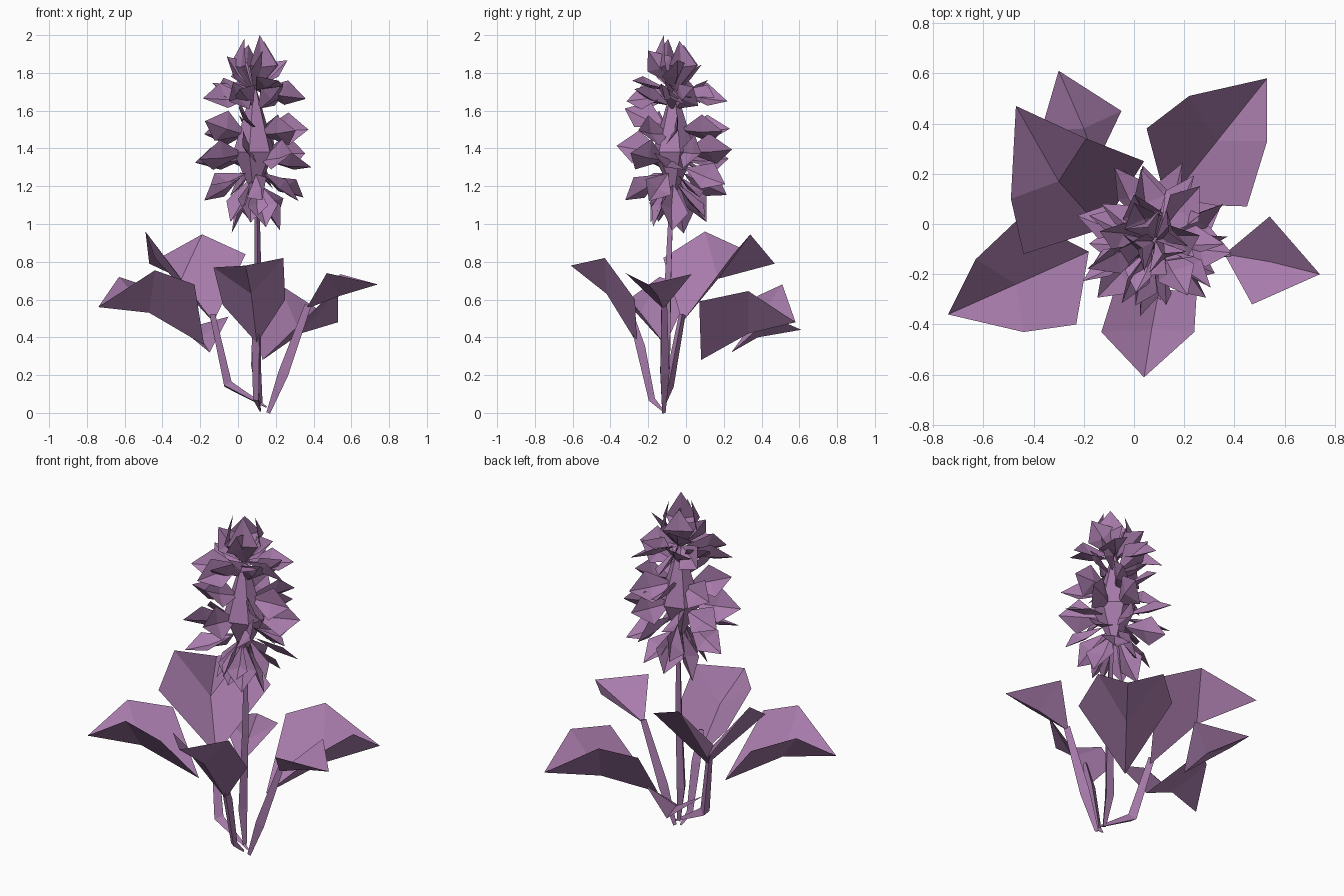
import bpy, math, random
from mathutils import Vector, Matrix

if "Cube" in bpy.data.objects:
    bpy.data.objects.remove(bpy.data.objects["Cube"])

random.seed(7)
mat = bpy.data.materials.new("mauve")
mat.diffuse_color = (0.39, 0.20, 0.41, 1)
mat.use_nodes = True
mat.node_tree.nodes["Principled BSDF"].inputs["Base Color"].default_value = mat.diffuse_color


def make(name, verts, faces):
    me = bpy.data.meshes.new(name)
    me.from_pydata([tuple(v) for v in verts], [], faces)
    me.materials.append(mat)
    ob = bpy.data.objects.new(name, me)
    bpy.context.collection.objects.link(ob)
    return ob


def leaf(name, keel, left, right):
    """Folded blade: low keel from base to tip, raised edges on both sides."""
    verts = keel + left + right
    nl = len(left)
    faces = []
    for s in (3, 3 + nl):
        edge = list(range(s, s + nl))
        faces += [[0] + edge + [1], [1, edge[-1], 2]]
    make(name, verts, faces)


def tube(name, path, radii, sides=3, turn=0.0):
    """Thin tapered stalk with few sides."""
    verts, faces = [], []
    for i, p in enumerate(path):
        a, b = Vector(path[max(i - 1, 0)]), Vector(path[min(i + 1, len(path) - 1)])
        rot = Vector((0, 0, 1)).rotation_difference((b - a).normalized())
        for k in range(sides):
            t = turn + 2 * math.pi * k / sides
            verts.append(Vector(p) + rot @ Vector((math.cos(t), math.sin(t), 0)) * radii[i])
    for i in range(len(path) - 1):
        for k in range(sides):
            a, b = i * sides + k, i * sides + (k + 1) % sides
            faces.append((a, b, b + sides, a + sides))
    faces += [tuple(range(sides))[::-1], tuple(range(len(verts) - sides, len(verts)))]
    make(name, verts, faces)


# Large leaves
leaf("left_leaf", [(-.18, -.11, .36), (-.47, -.24, .53), (-.74, -.36, .56)],
     [(-.45, .03, .66), (-.63, -.14, .72)], [(-.23, -.40, .68), (-.44, -.43, .755)])
leaf("back_left_leaf", [(-.13, -.02, .48), (-.30, .17, .71), (-.47, .47, .79)],
     [(-.44, -.12, .82), (-.49, .10, .96)], [(.04, .25, .84), (-.19, .34, .945)])
leaf("back_right_leaf", [(.13, .08, .28), (.33, .33, .42), (.53, .58, .48)],
     [(.05, .38, .62), (.22, .51, .68)], [(.45, .07, .59), (.53, .33, .645)])
leaf("front_leaf", [(.10, -.26, .37), (.07, -.42, .63), (.04, -.61, .78)],
     [(-.08, -.27, .57), (-.13, -.43, .77)], [(.25, -.27, .60), (.24, -.43, .82)])
# Small leaves
leaf("right_leaf", [(.36, -.12, .55), (.54, -.15, .62), (.74, -.20, .68)],
     [(.54, .03, .735)], [(.47, -.32, .74)])
leaf("back_leaf", [(-.15, .24, .32), (-.20, .38, .40), (-.30, .61, .44)],
     [(-.37, .37, .50)], [(-.05, .45, .51)])

# Stem and leaf stalks
tube("stem", [(.12, -.11, .04), (.095, -.10, .25), (.105, -.09, .7), (.10, -.07, 1.25)],
     [.012, .03, .022, .012], turn=.5)
tube("back_left_stalk", [(.15, -.12, .03), (-.06, -.09, .15), (-.14, -.02, .52)],
     [.006, .03, .02])
tube("right_stalk", [(.16, -.12, 0), (.24, -.12, .21), (.37, -.12, .57)],
     [.012, .032, .02], turn=1.6)
tube("front_stalk", [(.12, -.12, .01), (.10, -.18, .07), (.10, -.24, .35), (.10, -.29, .52)],
     [.006, .02, .028, .015], turn=1)

# Flower core: faceted bud shape
AX, AY = .085, -.065
tube("flower_core", [(AX, AY, 1.18), (AX, AY, 1.38), (AX, AY, 1.72)],
     [.02, .115, .012], sides=6, turn=.3)

# Petal tiers: (z, count, elevation, start radius, length, half width, min roll, max roll)
TIERS = [
    (1.24, 7, -55, .02, .26, .085, 0, 50),
    (1.27, 7, -22, .06, .25, .08, 10, 75),
    (1.36, 8, 4, .06, .25, .095, 25, 85),
    (1.49, 7, 10, .04, .24, .09, 20, 85),
    (1.60, 5, 32, .02, .22, .08, 10, 60),
    (1.69, 7, 0, .02, .26, .085, 10, 65),
    (1.71, 4, 50, .00, .22, .08, 10, 60),
]
for t, (z, n, elev, r0, length, w, rmin, rmax) in enumerate(TIERS):
    verts, faces = [], []
    for k in range(n):
        az = 2 * math.pi * (k + .37 * t + random.uniform(-.2, .2)) / n
        el = math.radians(elev + random.uniform(-14, 14))
        ro = math.radians(random.uniform(rmin, rmax) * random.choice((-1, 1)))
        s = random.uniform(.92, 1.1) * length
        m = (Matrix.Translation((AX, AY, z + random.uniform(-.03, .03)))
             @ Matrix.Rotation(az, 4, 'Z') @ Matrix.Translation((r0, 0, 0))
             @ Matrix.Rotation(-el, 4, 'Y') @ Matrix.Rotation(ro, 4, 'X'))
        # blunt folded kite with a keel
        pts = [(0, 0, 0), (s * .5, 0, -.015), (s, 0, 0), (s * .58, w, .02), (s * .58, -w, .02)]
        b = len(verts)
        verts += [m @ Vector(p) for p in pts]
        faces += [(b, b + 1, b + 3), (b + 1, b + 2, b + 3),
                  (b, b + 4, b + 1), (b + 1, b + 4, b + 2)]
    make(f"petal_tier_{t + 1}", verts, faces)

# Crown petals: upright folded kites around the axis
verts, faces = [], []
for k, top in enumerate((2.0, 1.97, 1.95, 1.98)):
    a = math.radians(-60 + 90 * k)
    out, side = Vector((math.cos(a), math.sin(a), 0)), Vector((-math.sin(a), math.cos(a), 0))
    c = Vector((AX, AY, 0))
    up = Vector((0, 0, 1))
    b = len(verts)
    verts += [c + up * 1.69, c + out * .06 + up * top,
              c + out * .10 + side * .085 + up * 1.84, c + out * .10 - side * .085 + up * 1.84,
              c + out * .08 + up * 1.83]
    faces += [(b, b + 2, b + 4), (b + 4, b + 2, b + 1), (b, b + 4, b + 3), (b + 4, b + 1, b + 3)]
make("crown_petals", verts, faces)
